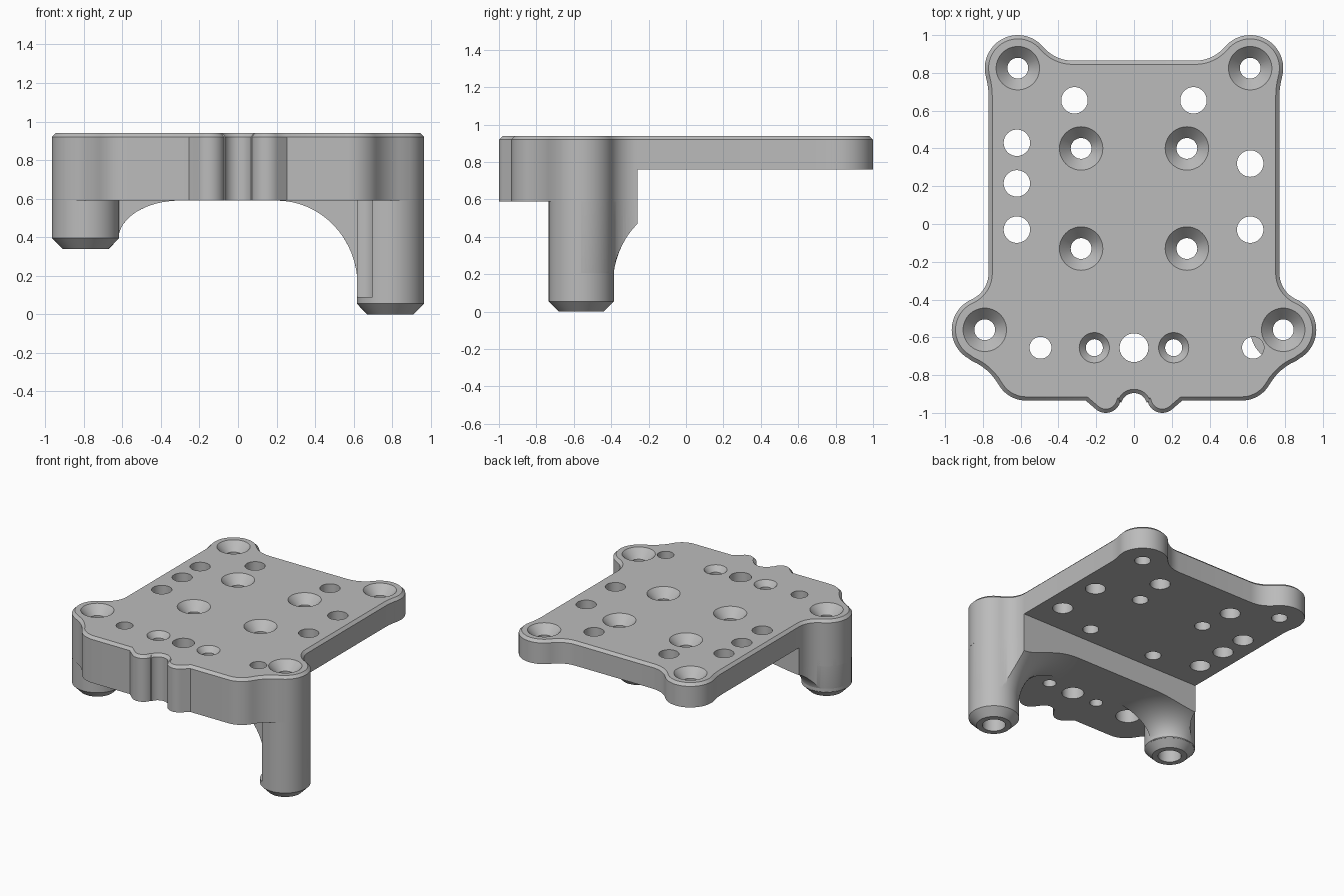
import bpy, bmesh, math

cube = bpy.data.objects.get("Cube")
if cube:
    bpy.data.objects.remove(cube, do_unlink=True)

grey = bpy.data.materials.new("machined grey")
grey.use_nodes = True
grey.diffuse_color = (0.5, 0.5, 0.5, 1)
for node in grey.node_tree.nodes:
    if node.type == 'BSDF_PRINCIPLED':
        node.inputs["Base Color"].default_value = grey.diffuse_color

LEG_X, LEG_Y, LEG_R = 0.79, -0.56, 0.175
EAR_X, EAR_Y = 0.615, 0.825
TOP, PLATE_Z, BLOCK_Z = 0.94, 0.76, 0.59


def arc(cx, cy, r, a0, a1):
    n = max(3, round(abs(a1 - a0) / 6))
    angles = [math.radians(a0 + (a1 - a0) * i / n) for i in range(n + 1)]
    return [(cx + r * math.cos(a), cy + r * math.sin(a)) for a in angles]


def loft(bm, rings):
    """Skin closed rings of points and cap both ends; returns the last cap."""
    loops = [[bm.verts.new(p) for p in ring] for ring in rings]
    n = len(loops[0])
    for a, b in zip(loops, loops[1:]):
        for i in range(n):
            j = (i + 1) % n
            bm.faces.new((a[i], a[j], b[j], b[i]))
    bm.faces.new(loops[0][::-1])
    return bm.faces.new(loops[-1])


def finish(name, bm):
    bm.normal_update()
    mesh = bpy.data.meshes.new(name)
    bm.to_mesh(mesh)
    bm.free()
    mesh.materials.append(grey)
    ob = bpy.data.objects.new(name, mesh)
    bpy.context.collection.objects.link(ob)
    return ob


def prism(name, points, z0, z1, chamfer=0):
    bm = bmesh.new()
    cap = loft(bm, [[(x, y, z) for x, y in points] for z in (z0, z1 - chamfer)])
    if chamfer:
        bm.normal_update()
        bmesh.ops.inset_region(bm, faces=[cap], thickness=chamfer, use_even_offset=True)
        for v in cap.verts:
            v.co.z = z1
    return finish(name, bm)


def lathe(bm, x, y, profile, n=64):
    """Turn a (radius, height) profile about a vertical axis."""
    turn = [2 * math.pi * i / n for i in range(n)]
    loft(bm, [[(x + r * math.cos(a), y + r * math.sin(a), z) for a in turn]
              for r, z in profile])


def turned(name, x, y, profile):
    bm = bmesh.new()
    lathe(bm, x, y, profile)
    return finish(name, bm)


def boolean(ob, other, operation):
    mod = ob.modifiers.new("cut", 'BOOLEAN')
    mod.operation, mod.solver, mod.object = operation, 'EXACT', other
    bpy.context.view_layer.objects.active = ob
    bpy.ops.object.modifier_apply(modifier=mod.name)


# Half outline: notch, bump, front corner, leg boss, neck, side, rear ear
half = arc(0, -0.965, 0.07, 90, 17)
half += arc(0.15, -0.92, 0.08, 197, 315)
half += [(0.255, -0.935)]
half += arc(0.57, -0.765, 0.17, -90, -30)
half += arc(0.977, -1.0, 0.3, 150, 113)
half += arc(LEG_X, LEG_Y, LEG_R, -67, 66)
half += arc(0.923, -0.26, 0.153, 246, 180)
half += arc(1.18, 0.673, 0.41, 180, 165)
half += arc(EAR_X, EAR_Y, LEG_R, -15, 140)
half += arc(0.325, 1.068, 0.203, 320, 270)
clean = half[:1]
for p in half[1:]:
    if math.dist(p, clean[-1]) > 0.006:
        clean.append(p)
outline = clean + [(-x, y) for x, y in reversed(clean[1:])]

# Plate and the thicker block under its front
parts = [prism("top_plate", outline, PLATE_Z, TOP, 0.02)]
front = [p for p in outline if p[1] < -0.25]
parts.append(prism("front_block", front, BLOCK_Z, PLATE_Z))

# Legs of two lengths, each with a flared web behind it
web_mask = prism("web_mask", [p for p in front if p[1] > LEG_Y - 0.005], 0, 0.7)
web_mask.hide_render = True
for side, sx, foot, flare, start in (("left", 1, 0, 0.59, 0.15),
                                     ("right", -1, 0.34, 0.49, 0.39)):
    r = LEG_R - 0.001
    parts.append(turned(side + "_leg", sx * LEG_X, LEG_Y,
                        [(0.12, foot), (r, foot + 0.055), (r, 0.85)]))
    inner = 0.17
    profile = []
    for i in range(17):
        t = math.pi / 2 * i / 16
        profile.append((flare - (flare - inner) * math.cos(t),
                        start + (BLOCK_Z - start) * math.sin(t)))
    profile.append((flare, 0.65))
    web = turned(side + "_web", sx * LEG_X, LEG_Y, profile)
    boolean(web, web_mask, 'INTERSECT')
    parts.append(web)
bpy.data.objects.remove(web_mask, do_unlink=True)

# All drills in one cutter
drills = bmesh.new()
LOW, HIGH = -0.1, 1.0


def countersunk(x, y, head, r, depth, shank=()):
    lower = list(shank) or [(r, LOW)]
    lathe(drills, x, y, lower + [(r, TOP - depth), (head, TOP), (head, HIGH)], 48)


for sx, foot in ((1, 0), (-1, 0.34)):
    for x, y in ((0.28, 0.4), (0.28, -0.13), (EAR_X, EAR_Y)):
        countersunk(sx * x, y, 0.115, 0.055, 0.065)
    countersunk(sx * 0.21, -0.655, 0.08, 0.045, 0.04)
    step = foot + 0.3
    countersunk(sx * LEG_X, LEG_Y, 0.115, 0.055, 0.065,
                [(0.08, LOW), (0.08, step), (0.055, step)])
for x, y in ((-0.315, 0.655), (0.315, 0.655), (-0.62, 0.43), (-0.62, 0.215),
             (-0.62, -0.03), (0.615, 0.32), (0.615, -0.03), (0, -0.655)):
    lathe(drills, x, y, [(0.07 if x else 0.076, z) for z in (LOW, HIGH)], 48)
for x, bottom in ((-0.495, LOW), (0.63, 0.09)):
    lathe(drills, x, -0.655, [(0.085, bottom), (0.085, 0.75), (0.058, 0.75), (0.058, HIGH)], 48)
cutter = finish("drill_cutter", drills)
cutter.hide_render = True

for ob in parts:
    boolean(ob, cutter, 'DIFFERENCE')
bpy.data.objects.remove(cutter, do_unlink=True)

# Smooth the round walls, keep the machined edges crisp
bpy.ops.object.select_all(action='DESELECT')
for ob in parts:
    ob.select_set(True)
bpy.context.view_layer.objects.active = parts[0]
bpy.ops.object.shade_smooth_by_angle(angle=math.radians(30))
